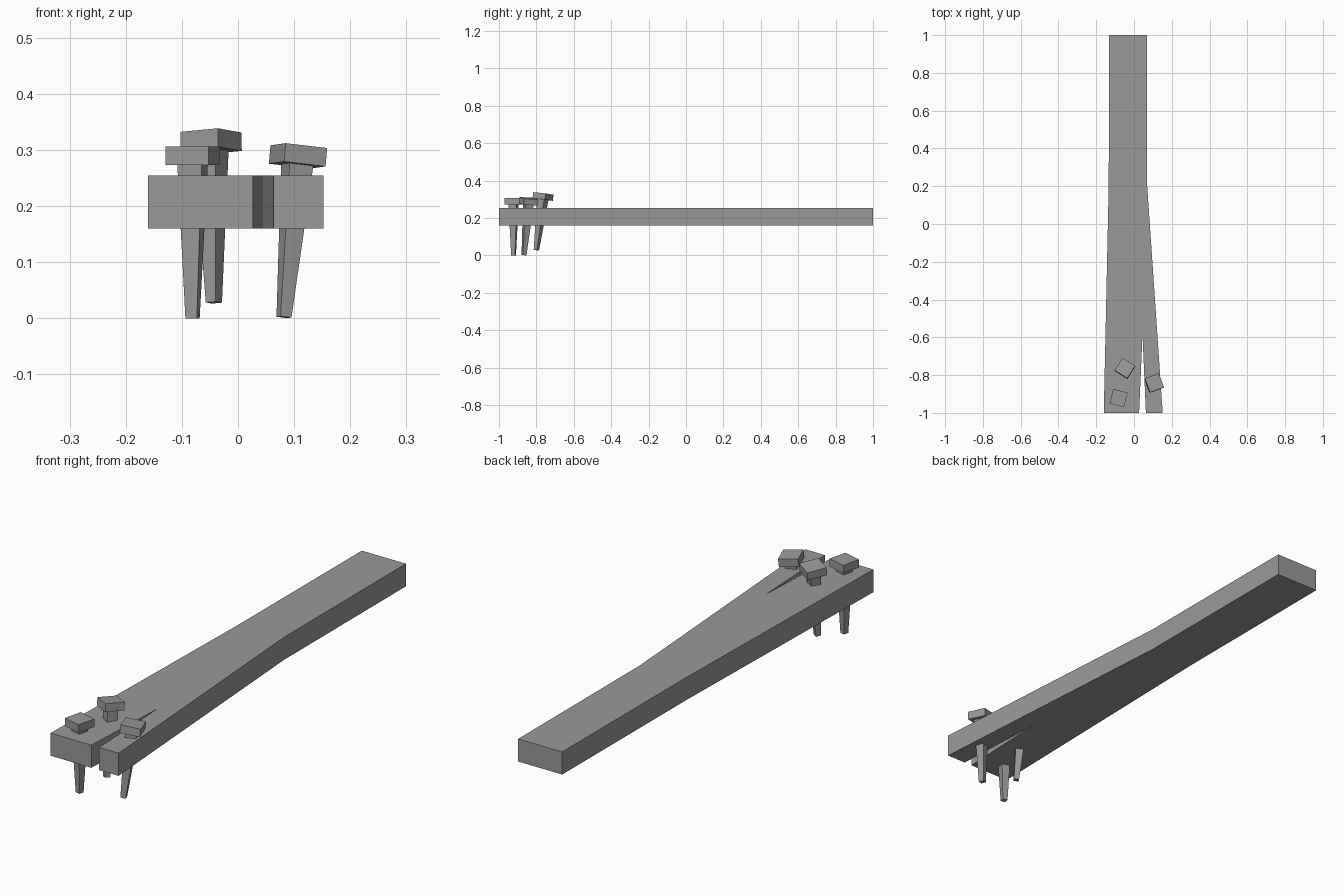
import bpy, bmesh
from mathutils import Vector, Matrix
from math import radians

default = bpy.data.objects.get("Cube")
if default:
    bpy.data.objects.remove(default, do_unlink=True)

# One grey for everything
GREY = (0.32, 0.32, 0.32, 1)
grey = bpy.data.materials.new("plain_grey")
grey.use_nodes = True
grey.diffuse_color = GREY
grey.node_tree.nodes["Principled BSDF"].inputs["Base Color"].default_value = GREY


def make_object(name, bm):
    bmesh.ops.recalc_face_normals(bm, faces=bm.faces)
    mesh = bpy.data.meshes.new(name)
    bm.to_mesh(mesh)
    bm.free()
    mesh.materials.append(grey)
    obj = bpy.data.objects.new(name, mesh)
    bpy.context.collection.objects.link(obj)
    return obj


def frustum(bm, low_width, high_width, low, high):
    """Square block along z, tapering from one width to the other."""
    verts = bmesh.ops.create_cube(bm, size=1)["verts"]
    for v in verts:
        top = v.co.z > 0
        width = high_width if top else low_width
        v.co = (v.co.x * width, v.co.y * width, high if top else low)


def plank(bottom, top):
    """Flared board with a split running in from its front end."""
    outline = [(-0.16, -1), (0.027, -1), (0.045, -0.585), (0.063, -1), (0.152, -1),
               (0.07, 0.2), (0.07, 1), (-0.132, 1), (-0.134, 0.2)]
    bm = bmesh.new()
    face = bm.faces.new([bm.verts.new((x, y, bottom)) for x, y in outline])
    side = bmesh.ops.extrude_face_region(bm, geom=[face])["geom"]
    moved = [g for g in side if isinstance(g, bmesh.types.BMVert)]
    bmesh.ops.translate(bm, verts=moved, vec=(0, 0, top - bottom))
    return make_object("split_plank", bm)


def nail(name, tip, head, yaw):
    """Square tapered nail driven through the plank, tip to head."""
    bm = bmesh.new()
    frustum(bm, 0.021, 0.045, 0, 0.275)
    frustum(bm, 0.079, 0.079, 0.273, 0.306)
    axis = Vector(head) - Vector(tip)
    lean = Vector((0, 0, 1)).rotation_difference(axis).to_matrix().to_4x4()
    place = Matrix.Translation(tip) @ lean @ Matrix.Rotation(radians(yaw), 4, "Z")
    bmesh.ops.transform(bm, matrix=place, verts=bm.verts)
    return make_object(name, bm)


plank(0.16, 0.254)
nail("front_nail", (-0.081, -0.922, 0), (-0.081, -0.922, 0.29), -14)
nail("rear_nail", (-0.043, -0.8, 0.028), (-0.048, -0.764, 0.318), -32)
nail("side_nail", (0.082, -0.866, 0.002), (0.107, -0.842, 0.29), 20)
